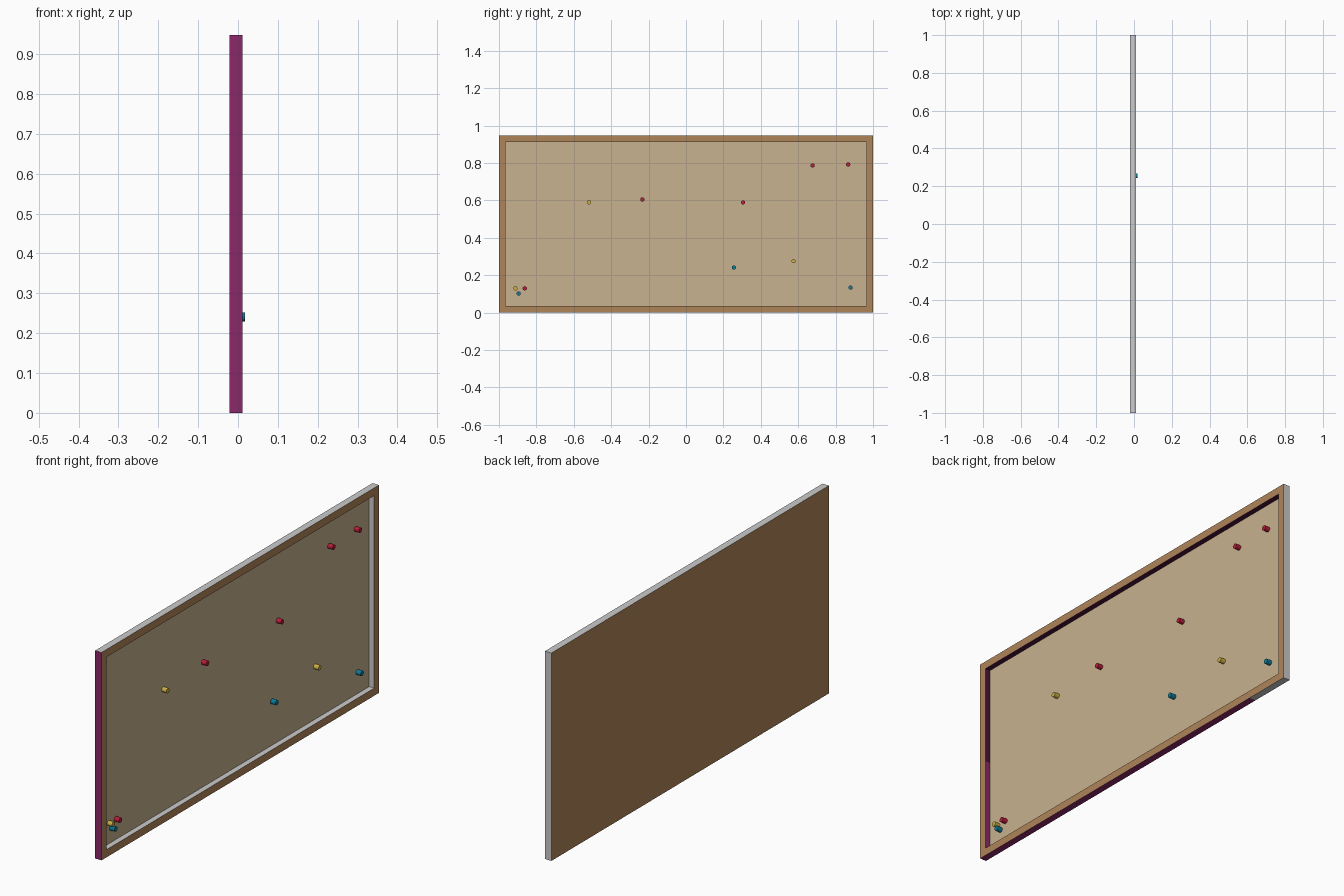
import bpy, bmesh, math
from mathutils import Matrix, Vector

if "Cube" in bpy.data.objects:
    bpy.data.objects.remove(bpy.data.objects["Cube"])

def material(name, rgb):
    m = bpy.data.materials.new(name)
    m.diffuse_color = (*rgb, 1)
    m.use_nodes = True
    m.node_tree.nodes["Principled BSDF"].inputs["Base Color"].default_value = m.diffuse_color
    return m

wood = material("wood brown", (0.43, 0.235, 0.10))
cork = material("cork tan", (0.58, 0.445, 0.28))
grey = material("light grey", (0.60, 0.60, 0.60))
purple = material("purple", (0.26, 0.022, 0.14))
dark = material("dark purple", (0.07, 0.006, 0.045))
red = material("pin red", (0.48, 0.012, 0.04))
teal = material("pin teal", (0.004, 0.20, 0.32))
yellow = material("pin yellow", (0.60, 0.42, 0.06))

BACK, FRONT, FLOOR = -0.021, 0.0115, -0.014
HEIGHT, RIM = 0.948, 0.035

def finish(bm, name, mats):
    me = bpy.data.meshes.new(name)
    bm.to_mesh(me)
    bm.free()
    for m in mats:
        me.materials.append(m)
    ob = bpy.data.objects.new(name, me)
    bpy.context.collection.objects.link(ob)
    return ob

# Framed board: a slab whose front is inset and pushed back
bm = bmesh.new()
bmesh.ops.create_cube(bm, size=1, matrix=Matrix.Translation(((BACK + FRONT) / 2, 0, HEIGHT / 2))
                      @ Matrix.Diagonal((FRONT - BACK, 2, HEIGHT, 1)))
front = max(bm.faces, key=lambda f: f.calc_center_median().x)
bmesh.ops.inset_region(bm, faces=[front], thickness=RIM, use_even_offset=True)
new = bmesh.ops.extrude_face_region(bm, geom=[front])["geom"]
bmesh.ops.translate(bm, vec=(FLOOR - FRONT, 0, 0), verts=[g for g in new if isinstance(g, bmesh.types.BMVert)])
if front.is_valid:
    bmesh.ops.delete(bm, geom=[front], context='FACES')
# cuts where the edge colour changes
for co, no in (((0, 0.775, 0), (0, 1, 0)), ((0, 0, 0.46), (0, 0, 1))):
    bmesh.ops.bisect_plane(bm, geom=bm.verts[:] + bm.edges[:] + bm.faces[:], plane_co=co, plane_no=no)
bmesh.ops.recalc_face_normals(bm, faces=bm.faces[:])
WOOD, CORK, GREY, PURPLE, DARK = range(5)
for f in bm.faces:
    n, c = f.normal, f.calc_center_median()
    inner = abs(c.y) < 0.99 and 0.01 < c.z < HEIGHT - 0.01
    if abs(n.x) > 0.5:
        f.material_index = CORK if n.x > 0 and c.x < 0 else WOOD
    elif n.z < -0.5:
        f.material_index = DARK if inner else (PURPLE if c.y < 0.775 else GREY)
    elif n.y < -0.5:
        f.material_index = GREY if inner else PURPLE
    elif n.y > 0.5 and inner:
        f.material_index = DARK if c.z > 0.46 else PURPLE
    else:
        f.material_index = GREY
finish(bm, "framed_board", [wood, cork, grey, purple, dark])

# Push pins standing out from the cork
def pin(name, mat, y, z, x0=FLOOR - 0.001, x1=0.0105):
    bm = bmesh.new()
    bmesh.ops.create_cone(bm, cap_ends=True, segments=16, radius1=0.0115, radius2=0.0115, depth=x1 - x0,
                          matrix=Matrix.Translation(((x0 + x1) / 2, y, z)) @ Matrix.Rotation(math.pi / 2, 4, 'Y'))
    ob = finish(bm, name, [mat])
    bpy.context.view_layer.objects.active = ob
    ob.select_set(True)
    bpy.ops.object.shade_smooth_by_angle(angle=math.radians(35))
    ob.select_set(False)

pins = {
    "red": (red, [(-0.233, 0.605), (0.305, 0.589), (0.677, 0.787), (0.867, 0.792), (-0.862, 0.13)]),
    "teal": (teal, [(0.88, 0.134), (-0.895, 0.102)]),
    "yellow": (yellow, [(-0.519, 0.59), (0.575, 0.276), (-0.912, 0.13)]),
}
for label, (mat, spots) in pins.items():
    for i, (y, z) in enumerate(spots):
        pin(f"{label}_pin_{i + 1}", mat, y, z)
# the one pin that stands proud of the frame
pin("teal_pin_proud", teal, 0.256, 0.241, x0=-0.008, x1=0.018)
